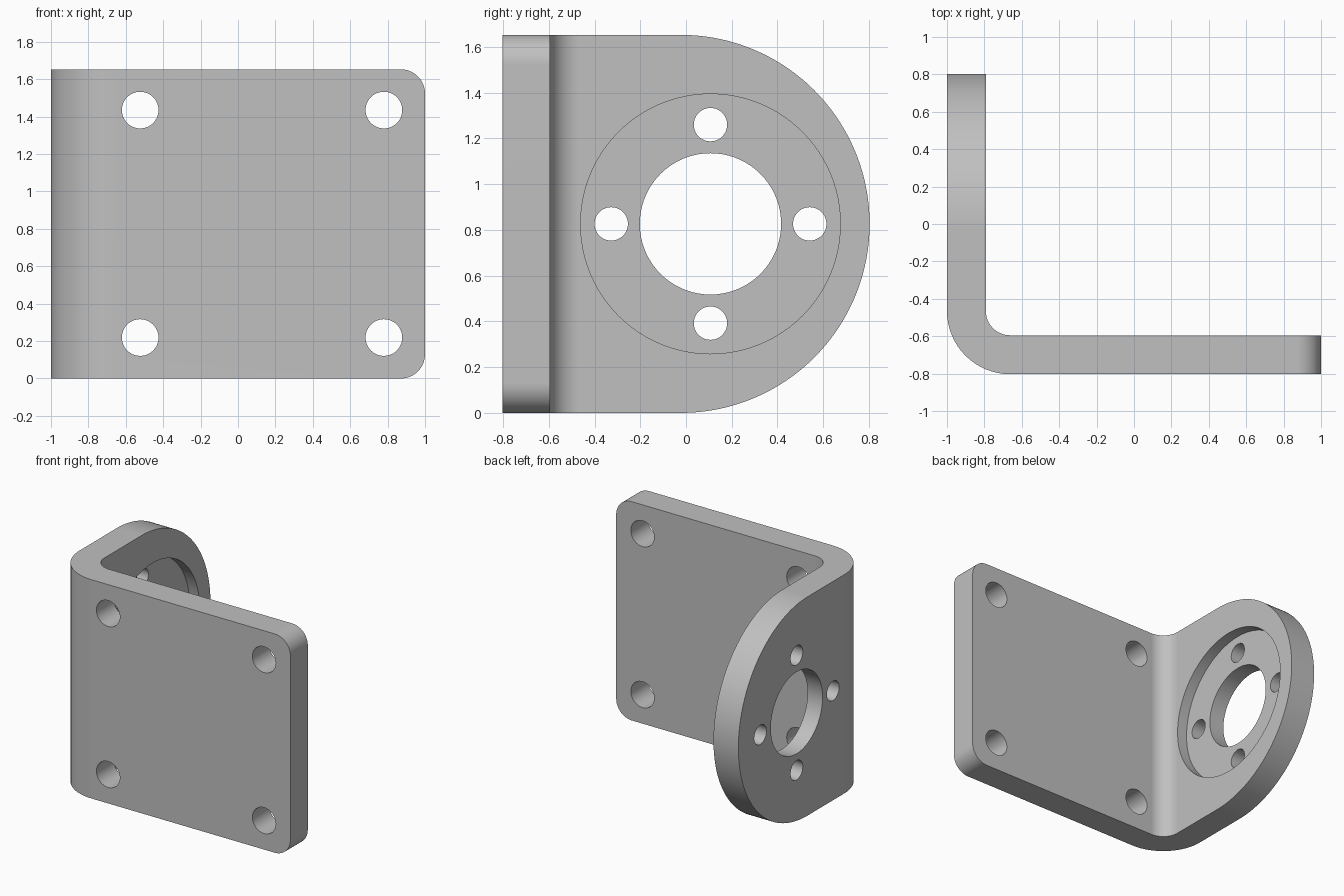
import bpy
import bmesh
from math import cos, sin, pi, radians
from mathutils import Vector

old = bpy.data.objects.get("Cube")
if old:
    bpy.data.objects.remove(old, do_unlink=True)

# Main dimensions
H = 1.653          # height
T = 0.208          # sheet thickness
X0, X1 = -1.0, 1.0
Y0, Y1 = -0.803, 0.803
BEND = 0.13        # inner bend radius, also the plate corner radius
R = H / 2          # rounded end of the side plate
MID = H / 2
BORE_Y = 0.107


def arc(cx, cy, r, a0, a1, n):
    """Points along an arc, angles in degrees."""
    return [(cx + r * cos(radians(a0 + (a1 - a0) * i / n)),
             cy + r * sin(radians(a0 + (a1 - a0) * i / n))) for i in range(n + 1)]


def prism(name, outline, axis, start, end):
    """Extrude a 2D outline along x, y or z."""
    place = {"x": lambda a, b: (start, a, b),
             "y": lambda a, b: (a, start, b),
             "z": lambda a, b: (a, b, start)}[axis]
    step = Vector([(end - start) * (axis == k) for k in "xyz"])
    bm = bmesh.new()
    face = bm.faces.new([bm.verts.new(place(a, b)) for a, b in outline])
    out = bmesh.ops.extrude_face_region(bm, geom=[face])
    bmesh.ops.translate(bm, vec=step,
                        verts=[v for v in out["geom"] if isinstance(v, bmesh.types.BMVert)])
    bmesh.ops.recalc_face_normals(bm, faces=bm.faces)
    mesh = bpy.data.meshes.new(name)
    bm.to_mesh(mesh)
    bm.free()
    obj = bpy.data.objects.new(name, mesh)
    bpy.context.collection.objects.link(obj)
    return obj


def combine(target, cutter, operation):
    """Apply a boolean and discard the cutter."""
    cutter.hide_render = True
    mod = target.modifiers.new("cut", "BOOLEAN")
    mod.operation = operation
    mod.solver = "EXACT"
    mod.object = cutter
    bpy.context.view_layer.objects.active = target
    bpy.ops.object.modifier_apply(modifier=mod.name)
    bpy.data.objects.remove(cutter, do_unlink=True)


def drill(target, axis, a, b, r, start, end, n=48):
    circle = arc(a, b, r, 0, 360, n)[:-1]
    combine(target, prism("drill", circle, axis, start, end), "DIFFERENCE")


# Bent sheet: L profile with concentric bend arcs
bx, by = X0 + T + BEND, Y0 + T + BEND
profile = ([(X1, Y0), (X1, Y0 + T)]
           + arc(bx, by, BEND, 270, 180, 16)
           + [(X0 + T, Y1 + 0.1), (X0, Y1 + 0.1)]
           + arc(bx, by, BEND + T, 180, 270, 16))
bracket = prism("angle_bracket", profile, "z", -0.1, H + 0.1)

# Round end of the side plate
side = [(-1, 0)] + arc(Y1 - R, MID, R, -90, 90, 96) + [(-1, H)]
combine(bracket, prism("side_outline", side, "x", -1.2, 1.2), "INTERSECT")

# Rounded free corners of the front plate
front = ([(-1.2, -0.1)] + [(X1 - BEND, -0.1)]
         + arc(X1 - BEND, BEND, BEND, -90, 0, 16)
         + arc(X1 - BEND, H - BEND, BEND, 0, 90, 16)
         + [(X1 - BEND, H + 0.1), (-1.2, H + 0.1)])
combine(bracket, prism("front_outline", front, "y", -1, 1), "INTERSECT")

# Mounting holes in the front plate
for x in (-0.523, 0.78):
    for z in (0.219, 1.435):
        drill(bracket, "y", x, z, 0.098, Y0 - 0.1, Y0 + T + 0.1)

# Recess, bore and bolt circle in the side plate
drill(bracket, "x", BORE_Y, MID, 0.568, X0 + T - 0.083, X0 + T + 0.1, 96)
drill(bracket, "x", BORE_Y, MID, 0.309, X0 - 0.1, X0 + T + 0.1, 72)
for i in range(4):
    a = i * pi / 2
    drill(bracket, "x", BORE_Y + 0.434 * cos(a), MID + 0.434 * sin(a), 0.073,
          X0 - 0.1, X0 + T + 0.1)

# Plain grey metal
grey = bpy.data.materials.new("grey_metal")
grey.use_nodes = True
colour = (0.53, 0.53, 0.53, 1)
grey.diffuse_color = colour
grey.node_tree.nodes["Principled BSDF"].inputs["Base Color"].default_value = colour
bracket.data.materials.clear()
bracket.data.materials.append(grey)
for poly in bracket.data.polygons:
    poly.material_index = 0

# Smooth curves, crisp edges, flat plates
bpy.ops.object.select_all(action="DESELECT")
bracket.select_set(True)
bpy.context.view_layer.objects.active = bracket
bpy.ops.object.shade_smooth_by_angle(angle=radians(30))
normals = bracket.modifiers.new("even_shading", "WEIGHTED_NORMAL")
normals.keep_sharp = True
